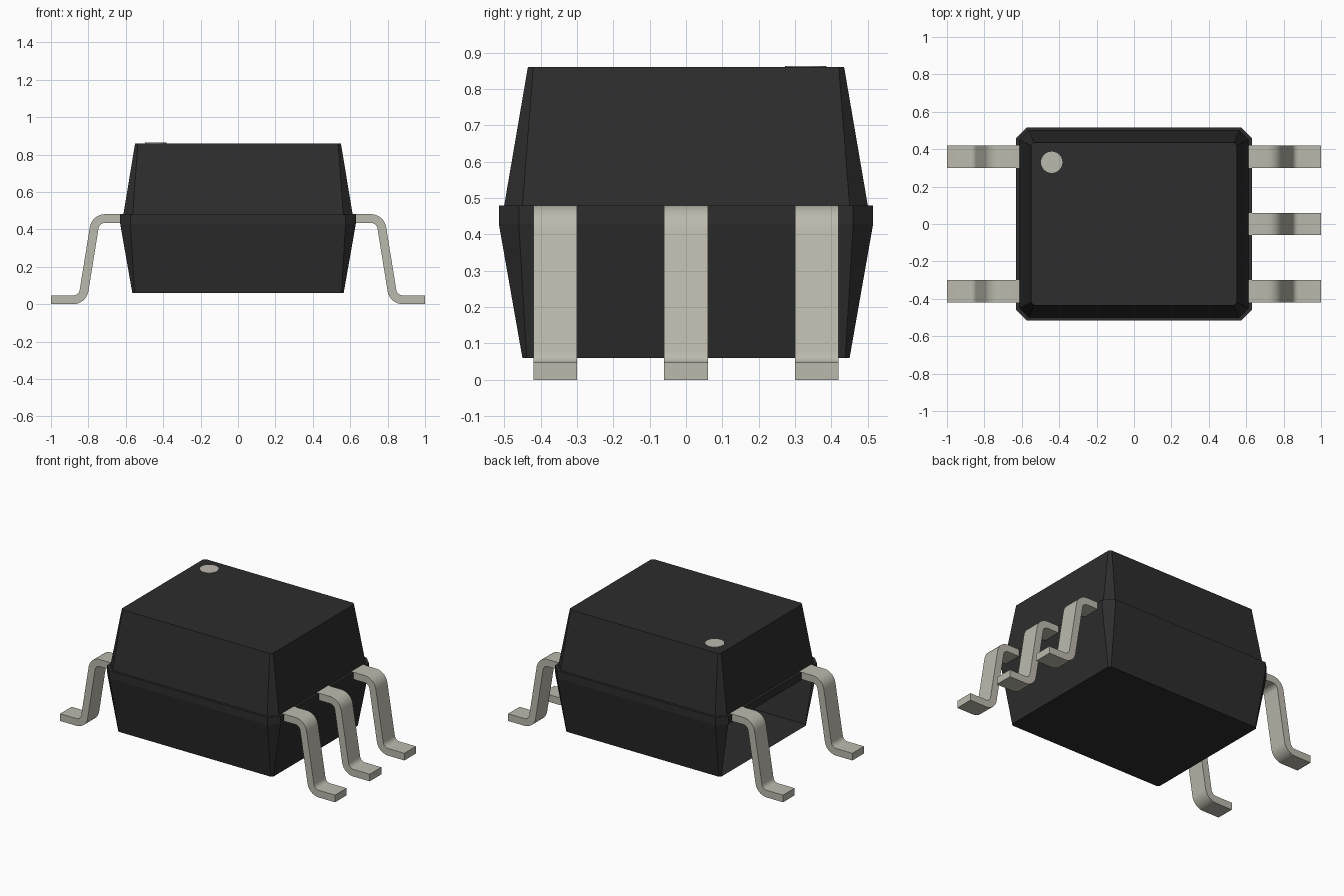
import bpy
import bmesh
import math

if "Cube" in bpy.data.objects:
    bpy.data.objects.remove(bpy.data.objects["Cube"], do_unlink=True)


def material(name, rgb):
    m = bpy.data.materials.new(name)
    m.use_nodes = True
    m.diffuse_color = (*rgb, 1)
    bsdf = next(n for n in m.node_tree.nodes if n.type == 'BSDF_PRINCIPLED')
    bsdf.inputs["Base Color"].default_value = (*rgb, 1)
    bsdf.inputs["Roughness"].default_value = 0.6
    return m


BLACK = material("black_plastic", (0.026, 0.026, 0.026))
METAL = material("tinned_metal", (0.50, 0.49, 0.42))


def finish(name, bm, mat):
    bmesh.ops.recalc_face_normals(bm, faces=bm.faces)
    me = bpy.data.meshes.new(name)
    bm.to_mesh(me)
    bm.free()
    me.materials.append(mat)
    ob = bpy.data.objects.new(name, me)
    bpy.context.collection.objects.link(ob)
    return ob


# Package body: stacked chamfered rectangles (z, half x, half y, chamfer)
RINGS = [
    (0.06, 0.565, 0.45, 0.012),
    (0.43, 0.63, 0.515, 0.055),
    (0.48, 0.63, 0.515, 0.055),
    (0.48, 0.613, 0.50, 0.05),
    (0.86, 0.55, 0.435, 0.015),
]
bm = bmesh.new()
loops = []
for z, hx, hy, c in RINGS:
    pts = [(hx, hy - c), (hx - c, hy), (c - hx, hy), (-hx, hy - c),
           (-hx, c - hy), (c - hx, -hy), (hx - c, -hy), (hx, c - hy)]
    loops.append([bm.verts.new((x, y, z)) for x, y in pts])
for a, b in zip(loops, loops[1:]):
    for i in range(8):
        j = (i + 1) % 8
        bm.faces.new((a[i], a[j], b[j], b[i]))
bm.faces.new(loops[0][::-1])
bm.faces.new(loops[-1])
bmesh.ops.recalc_face_normals(bm, faces=bm.faces)
# The lower shell is open on its -x side
bm.normal_update()
opening = [f for f in bm.faces
           if f.normal.x < -0.9 and f.calc_center_median().z < 0.4]
bmesh.ops.delete(bm, geom=opening, context='FACES_ONLY')
finish("package_body", bm, BLACK)

# Gull-wing lead path: walk straight runs and bends, keeping the heading
HALF_T, RADIUS, STEPS = 0.0235, 0.058, 7
TOP_Z = 0.4575
TURN = math.atan2(TOP_Z - HALF_T, 0.07)
SETBACK = RADIUS * math.tan(TURN / 2)
START_X, CORNER_X = 0.61, 0.761


def lead_path():
    x, z, heading = START_X, TOP_Z, 0.0
    path = [(x, z, heading)]

    def straight(length):
        nonlocal x, z
        x += length * math.cos(heading)
        z += length * math.sin(heading)
        path.append((x, z, heading))

    def bend(angle):
        nonlocal heading
        step = angle / STEPS
        chord = 2 * RADIUS * math.sin(abs(step) / 2)
        for _ in range(STEPS):
            heading += step / 2
            straight(chord)
            heading += step / 2
            path[-1] = (x, z, heading)

    straight(CORNER_X - SETBACK - START_X)
    bend(-TURN)
    straight(math.hypot(TOP_Z - HALF_T, 0.07) - 2 * SETBACK)
    bend(TURN)
    straight(1.0 - x)
    return path


def make_lead(name, side, y0, width=0.12):
    bm = bmesh.new()
    sections = []
    for x, z, h in lead_path():
        nx, nz = -math.sin(h) * HALF_T, math.cos(h) * HALF_T
        sections.append([
            bm.verts.new((side * (x + s * nx), y0 + t * width / 2, z + s * nz))
            for s, t in ((1, -1), (1, 1), (-1, 1), (-1, -1))])
    for a, b in zip(sections, sections[1:]):
        for i in range(4):
            j = (i + 1) % 4
            bm.faces.new((a[i], a[j], b[j], b[i]))
    bm.faces.new(sections[0])
    bm.faces.new(sections[-1][::-1])
    ob = finish(name, bm, METAL)
    bpy.ops.object.select_all(action='DESELECT')
    ob.select_set(True)
    bpy.context.view_layer.objects.active = ob
    bpy.ops.object.shade_smooth_by_angle(angle=math.radians(30))


# Three leads on one side, two on the other
for label, side, y0 in (("left_front", 1, -0.36), ("left_middle", 1, 0.0),
                        ("left_back", 1, 0.36), ("right_front", -1, -0.36),
                        ("right_back", -1, 0.36)):
    make_lead(label + "_lead", side, y0)

# Round orientation mark on the top
bm = bmesh.new()
bmesh.ops.create_cone(bm, cap_ends=True, segments=32, radius1=0.057,
                      radius2=0.057, depth=0.006)
bmesh.ops.translate(bm, verts=bm.verts, vec=(-0.44, 0.33, 0.86))
finish("orientation_dot", bm, METAL)
